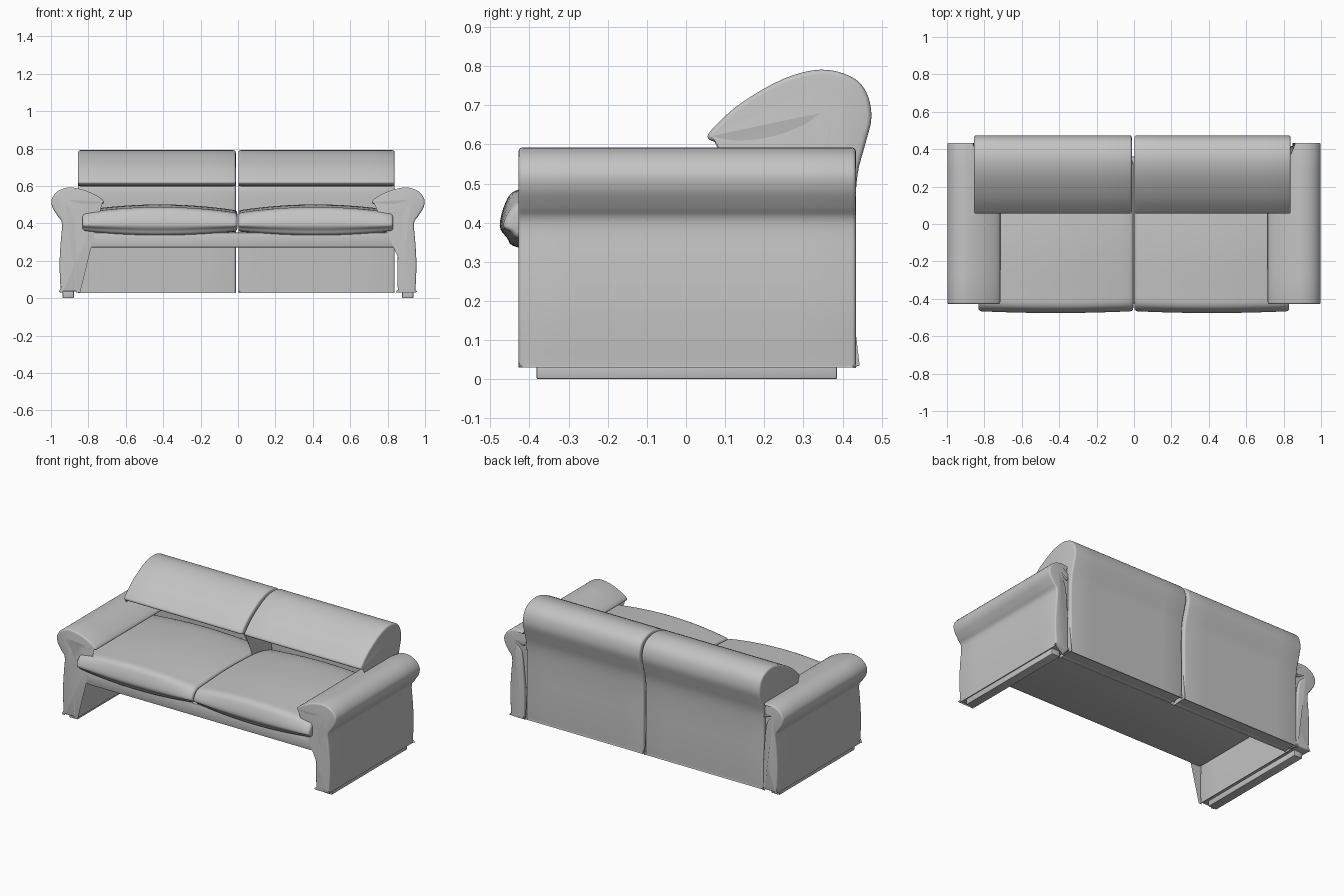
import bpy, bmesh, math
from mathutils import Vector

if "Cube" in bpy.data.objects:
    bpy.data.objects.remove(bpy.data.objects["Cube"])

fabric = bpy.data.materials.new("grey_fabric")
fabric.diffuse_color = (0.55, 0.55, 0.55, 1)
fabric.use_nodes = True
fabric.node_tree.nodes["Principled BSDF"].inputs["Base Color"].default_value = fabric.diffuse_color


def smooth_loop(pts, n=4):
    """Closed Catmull-Rom curve through 2D points."""
    out, c = [], len(pts)
    p = [Vector(q) for q in pts]
    for i in range(c):
        a, b, d, e = p[i - 1], p[i], p[(i + 1) % c], p[(i + 2) % c]
        for k in range(n):
            t = k / n
            out.append(0.5 * (2 * b + (d - a) * t + (2 * a - 5 * b + 4 * d - e) * t * t
                              + (3 * b - a - 3 * d + e) * t ** 3))
    return out


def inset(loop, d):
    """Move a closed 2D loop inwards."""
    c = len(loop)
    area = sum(loop[i - 1].x * loop[i].y - loop[i].x * loop[i - 1].y for i in range(c))
    s = 1 if area > 0 else -1
    out = []
    for i in range(c):
        t = (loop[(i + 1) % c] - loop[i - 1]).normalized()
        out.append(loop[i] + Vector((-t.y, t.x)) * d * s)
    return out


def sweep(name, loop, axis, start, end, steps=2, r=0.012, shape=None):
    """Extrude a profile along x or y with softly rounded ends."""
    rim = [(0, r), (0.12 * r, 0.5 * r), (0.5 * r, 0.13 * r), (r, 0)]
    stations = [(start + a, d) for a, d in rim]
    stations += [(start + r + (end - start - 2 * r) * i / steps, 0) for i in range(1, steps)]
    stations += [(end - a, d) for a, d in reversed(rim)]
    bm = bmesh.new()
    rings = []
    for pos, d in stations:
        ring = []
        for q in (inset(loop, d) if d else loop):
            a, u, v = shape(pos, q.x, q.y) if shape else (pos, q.x, q.y)
            ring.append(bm.verts.new((a, u, v) if axis == 'X' else (u, a, v)))
        rings.append(ring)
    c = len(loop)
    for A, B in zip(rings, rings[1:]):
        for i in range(c):
            bm.faces.new((A[i], A[(i + 1) % c], B[(i + 1) % c], B[i]))
    bm.faces.new(rings[0])
    bm.faces.new(rings[-1])
    bmesh.ops.recalc_face_normals(bm, faces=bm.faces)
    return finish(name, bm)


def finish(name, bm):
    me = bpy.data.meshes.new(name)
    bm.to_mesh(me)
    bm.free()
    me.materials.append(fabric)
    me.polygons.foreach_set("use_smooth", [True] * len(me.polygons))
    me.set_sharp_from_angle(angle=math.radians(40))
    ob = bpy.data.objects.new(name, me)
    bpy.context.collection.objects.link(ob)
    return ob


def box(name, lo, hi, bevel):
    bm = bmesh.new()
    bmesh.ops.create_cube(bm, size=1)
    for v in bm.verts:
        v.co = [(l + h) / 2 + c * (h - l) for l, h, c in zip(lo, hi, v.co)]
    bmesh.ops.bevel(bm, geom=bm.edges[:], offset=bevel, segments=2, profile=0.5, affect='EDGES')
    return finish(name, bm)


# Arms: upright panel with a padded flap folded inwards over the top
arm = [(.855, .040), (.862, .036), (.940, .036), (.948, .042), (.954, .18), (.948, .30),
       (.941, .40), (.965, .44), (.992, .485), (.996, .53), (.962, .573), (.90, .592),
       (.82, .577), (.75, .545), (.716, .517), (.73, .502), (.79, .492), (.86, .498),
       (.917, .517), (.882, .475), (.868, .42), (.858, .30), (.852, .17)]


def arm_shape(a, u, v):
    # the flap stops inside the backrest panel
    return (min(a, 0.37 + a * 0.01) if abs(u) < 0.845 else a), u, v


for side, s in (("left", -1), ("right", 1)):
    loop = smooth_loop([(x * s, z) for x, z in arm])
    sweep(side + "_arm", loop, 'Y', -0.428, 0.434, steps=6, r=0.010, shape=arm_shape)
    # Runner under the arm
    xs = sorted((0.878 * s, 0.937 * s))
    box(side + "_foot_rail", (xs[0], -0.382, 0), (xs[1], 0.386, 0.045), 0.004)

# Backrests: panel with a headrest folded forwards
back = [(.345, .044), (.352, .038), (.424, .038), (.432, .044), (.434, .20), (.432, .40),
        (.438, .52), (.458, .60), (.474, .67), (.460, .735), (.420, .774), (.345, .791),
        (.25, .768), (.14, .705), (.075, .647), (.055, .620), (.075, .606), (.14, .598),
        (.23, .610), (.31, .641), (.357, .672), (.343, .62), (.330, .57), (.332, .45),
        (.338, .25)]
back_loop = smooth_loop(back)
for side, x0, x1 in (("left", -0.856, -0.012), ("right", 0.002, 0.838)):
    sweep(side + "_backrest", back_loop, 'X', x0, x1, steps=6, r=0.012)

# Seat base
box("seat_base", (-0.852, -0.425, 0.27), (0.852, 0.36, 0.352), 0.008)

# Seat cushions: fuller in the middle, wedge-shaped at the front
cushion = [(-.43, .337), (-.458, .362), (-.476, .392), (-.462, .45), (-.435, .482), (-.36, .490),
           (-.10, .501), (.18, .488), (.30, .455), (.335, .41), (.31, .36), (.0, .340), (-.30, .336)]
cushion_loop = smooth_loop(cushion)


def cushion_shape(x0, x1):
    def f(a, u, v):
        t = (2 * (a - x0) / (x1 - x0) - 1) ** 2
        if v > 0.39:
            v -= 0.032 * t * min(1, (v - 0.39) / 0.08)
        else:
            v += 0.022 * t * min(1, (0.39 - v) / 0.04)
        if u < -0.4:
            u += 0.010 * t
        return a, u, v
    return f


for side, x0, x1 in (("left", -0.832, -0.004), ("right", 0.002, 0.830)):
    sweep(side + "_seat_cushion", cushion_loop, 'X', x0, x1, steps=16, r=0.016,
          shape=cushion_shape(x0, x1))
